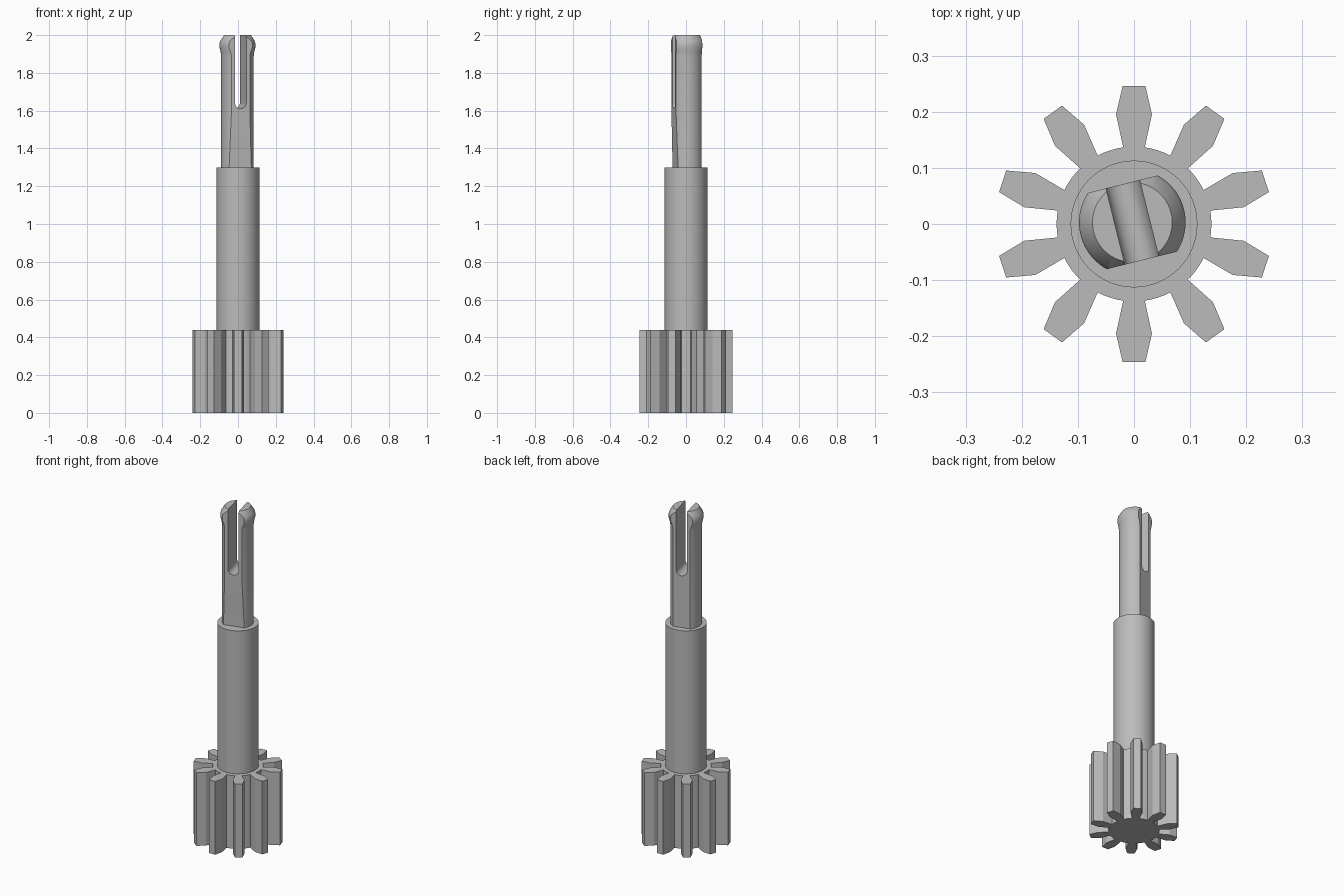
import bpy, bmesh, math
from mathutils import Matrix, Vector

cube = bpy.data.objects.get("Cube")
if cube:
    bpy.data.objects.remove(cube, do_unlink=True)

grey = bpy.data.materials.new("plain grey")
grey.use_nodes = True
grey.diffuse_color = (0.5, 0.5, 0.5, 1)
grey.node_tree.nodes["Principled BSDF"].inputs["Base Color"].default_value = (0.5, 0.5, 0.5, 1)


def finish(name, bm):
    bmesh.ops.recalc_face_normals(bm, faces=bm.faces)
    mesh = bpy.data.meshes.new(name)
    bm.to_mesh(mesh)
    bm.free()
    mesh.materials.append(grey)
    obj = bpy.data.objects.new(name, mesh)
    bpy.context.collection.objects.link(obj)
    return obj


def prism(name, outline, vector):
    """Extrude a closed outline of 3D points along a vector."""
    bm = bmesh.new()
    face = bm.faces.new([bm.verts.new(p) for p in outline])
    ext = bmesh.ops.extrude_face_region(bm, geom=[face])
    moved = [g for g in ext["geom"] if isinstance(g, bmesh.types.BMVert)]
    bmesh.ops.translate(bm, verts=moved, vec=vector)
    return finish(name, bm)


def lathe(name, profile, steps=64):
    """Stack rings of (radius, height) into a capped solid."""
    bm = bmesh.new()
    rings = []
    for r, z in profile:
        rings.append([bm.verts.new((r * math.cos(a), r * math.sin(a), z))
                      for a in (math.tau * i / steps for i in range(steps))])
    for low, high in zip(rings, rings[1:]):
        for i in range(steps):
            j = (i + 1) % steps
            bm.faces.new((low[i], low[j], high[j], high[i]))
    bm.faces.new(rings[0])
    bm.faces.new(rings[-1])
    return finish(name, bm)


def smooth(obj, degrees=25):
    bpy.ops.object.select_all(action="DESELECT")
    obj.select_set(True)
    bpy.context.view_layer.objects.active = obj
    bpy.ops.object.shade_smooth_by_angle(angle=math.radians(degrees))


def cut(obj, cutter, operation):
    cutter.hide_render = True
    mod = obj.modifiers.new("cut", "BOOLEAN")
    mod.operation, mod.object, mod.solver = operation, cutter, "EXACT"
    bpy.context.view_layer.objects.active = obj
    bpy.ops.object.modifier_apply(modifier=mod.name)
    bpy.data.objects.remove(cutter, do_unlink=True)


# Pinion gear: ten tapered teeth joined by root arcs
TEETH, ROOT = 10, 0.138
tooth = [(ROOT, -8), (0.198, -9.3), (0.247, -4.7), (0.247, 4.7), (0.198, 9.3), (ROOT, 8)]
arc = [(ROOT, a) for a in (13, 18, 23)]
outline = []
for t in range(TEETH):
    for r, a in tooth + arc:
        ang = math.radians(a + 90 + t * 360 / TEETH)
        outline.append((r * math.cos(ang), r * math.sin(ang), 0))
smooth(prism("pinion_gear", outline, (0, 0, 0.44)))

# Plain round collar rising from the gear
smooth(lathe("collar", [(0.113, 0.4), (0.113, 1.3)]))

# Snap shaft: round bar with a swollen, chamfered head
shaft = lathe("snap_shaft", [(0.086, 1.25), (0.086, 1.89), (0.089, 1.91), (0.095, 1.935),
                             (0.095, 1.955), (0.091, 1.97), (0.071, 2.0)])

# Two side flats, the front one easing inward towards the base
side = [(-0.061, 1.2), (-0.061, 1.3), (-0.065, 1.42), (-0.07, 1.6), (-0.07, 2.1),
        (0.07, 2.1), (0.07, 1.2)]
flats = prism("flats_cutter", [(-0.2, y, z) for y, z in side], (0.4, 0, 0))
cut(shaft, flats, "INTERSECT")

# Round-bottomed slot that splits the head into two prongs
W, BASE = 0.031, 1.642
slot_outline = [(W, -0.2, 2.1), (-W, -0.2, 2.1)]
for i in range(17):
    a = math.pi + math.pi * i / 16
    slot_outline.append((W * math.cos(a), -0.2, BASE + W * math.sin(a)))
cut(shaft, prism("slot_cutter", slot_outline, (0, 0.4, 0)), "DIFFERENCE")

# The shaft is turned a little against the gear
shaft.data.transform(Matrix.Translation(Vector((-0.003, 0.003, 0)))
                     @ Matrix.Rotation(math.radians(14), 4, "Z"))
smooth(shaft)
